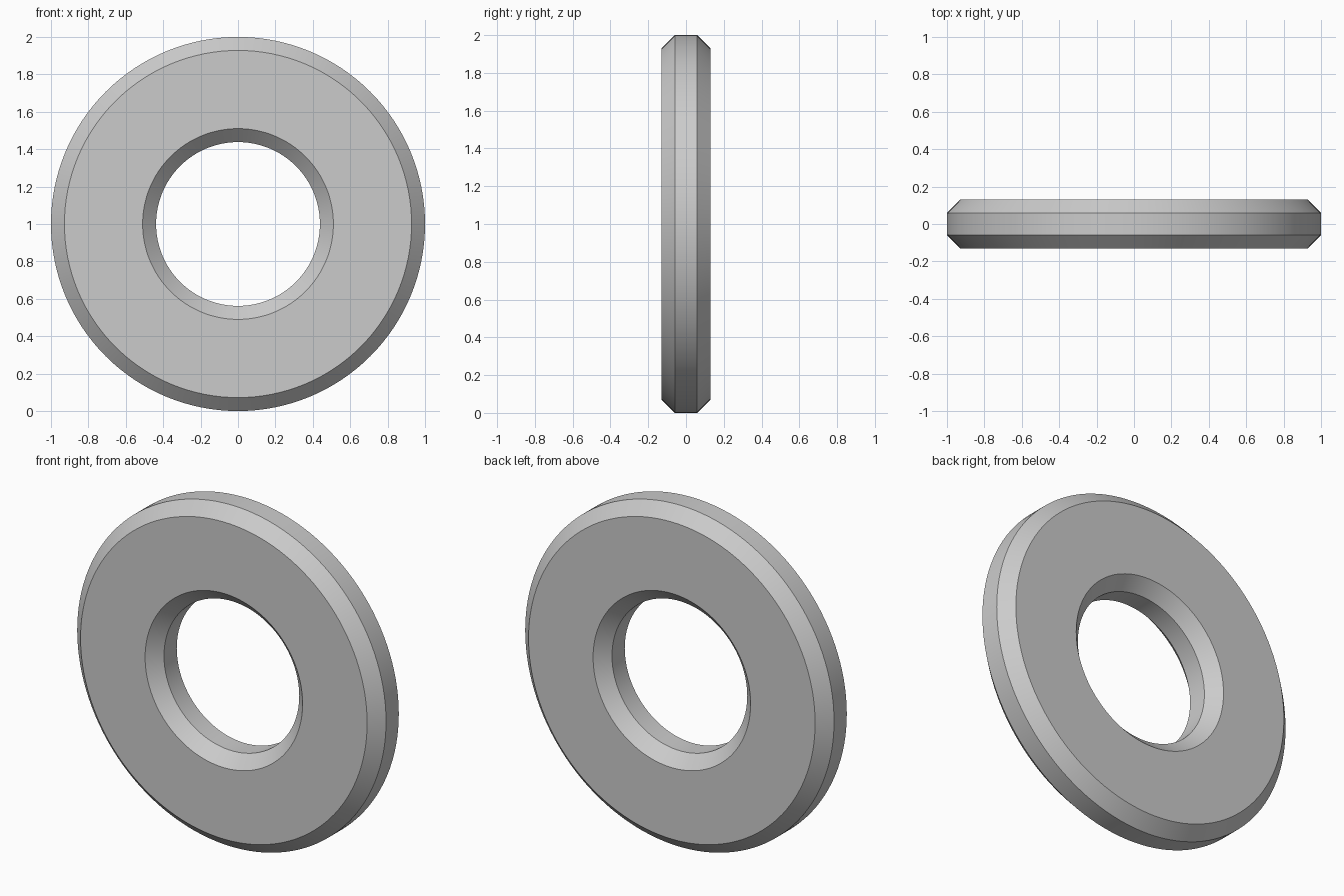
import bpy, bmesh, math
from mathutils import Vector, Matrix

if "Cube" in bpy.data.objects:
    bpy.data.objects.remove(bpy.data.objects["Cube"])

OUTER, BORE = 1.0, 0.438      # radii
HALF, CHAMFER = 0.131, 0.072  # half thickness, edge chamfer
SEGMENTS = 128

# Chamfered rectangular section: (radius, depth)
rim = HALF - CHAMFER
front = [(BORE, -rim), (BORE + CHAMFER, -HALF), (OUTER - CHAMFER, -HALF), (OUTER, -rim)]
section = front + [(r, -y) for r, y in reversed(front)]

# Revolve the section around the y axis
bm = bmesh.new()
rings = []
for i in range(SEGMENTS):
    a = 2 * math.pi * i / SEGMENTS
    rings.append([bm.verts.new((r * math.sin(a), y, OUTER + r * math.cos(a))) for r, y in section])
n = len(section)
for i in range(SEGMENTS):
    a, b = rings[i], rings[(i + 1) % SEGMENTS]
    for j in range(n):
        k = (j + 1) % n
        bm.faces.new((a[j], a[k], b[k], b[j]))
bmesh.ops.recalc_face_normals(bm, faces=bm.faces)

# Washer object, smooth around, sharp at the chamfers
mesh = bpy.data.meshes.new("washer")
bm.to_mesh(mesh)
bm.free()
washer = bpy.data.objects.new("washer", mesh)
bpy.context.collection.objects.link(washer)
bpy.context.view_layer.objects.active = washer
washer.select_set(True)
bpy.ops.object.shade_smooth_by_angle(angle=math.radians(30))
